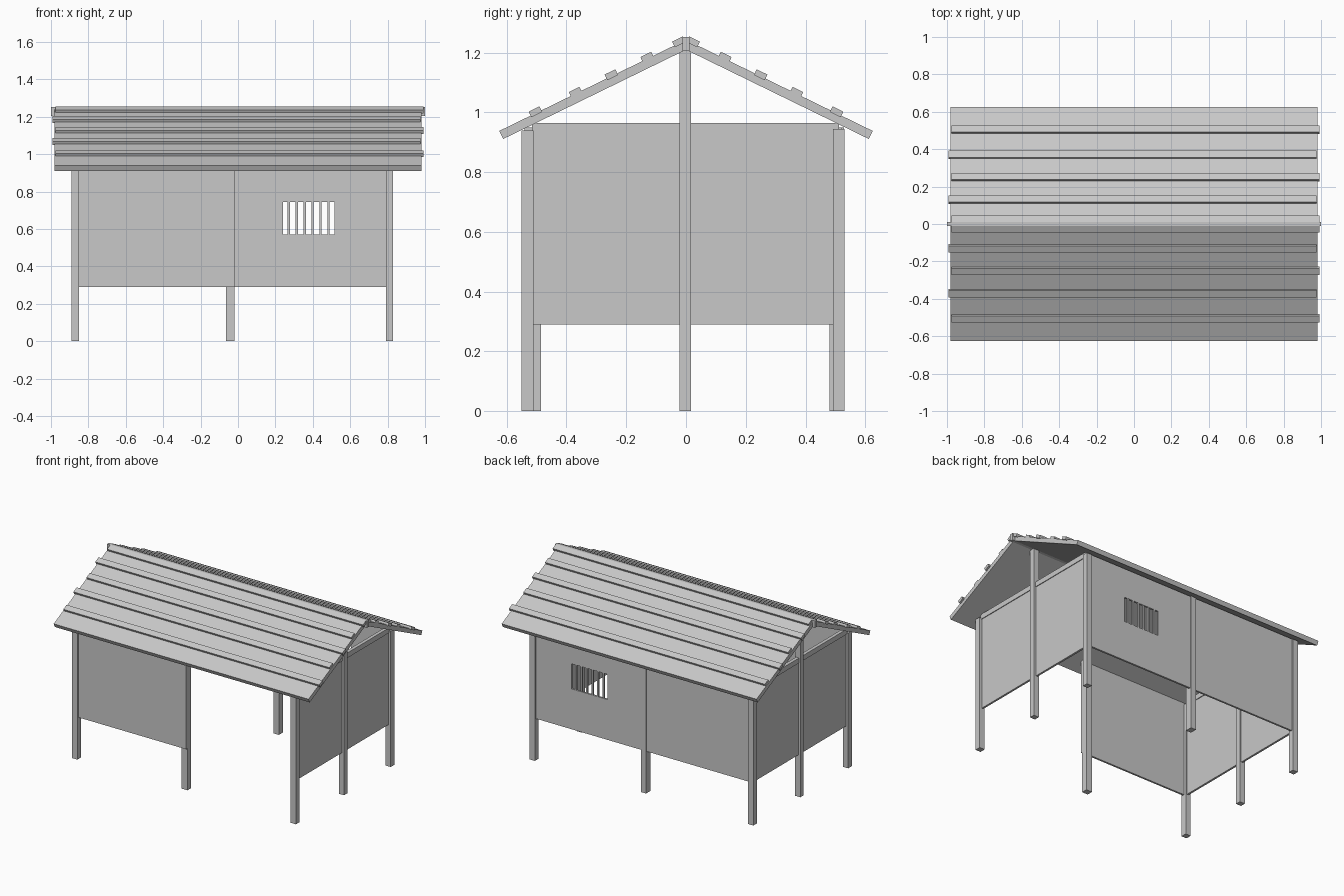
import bpy, bmesh, math
from mathutils import Matrix, Vector

old = bpy.data.objects.get("Cube")
if old:
    bpy.data.objects.remove(old, do_unlink=True)

# One plain grey for the whole building
grey = bpy.data.materials.new("plain_grey")
grey.use_nodes = True
colour = (0.58, 0.58, 0.58, 1)
grey.diffuse_color = colour
grey.node_tree.nodes["Principled BSDF"].inputs["Base Color"].default_value = colour


def boxes(name, spans):
    """One object made of boxes, each given as x, y and z ranges."""
    bm = bmesh.new()
    for span in spans:
        centre = Vector([(a + b) / 2 for a, b in span])
        size = [b - a for a, b in span]
        bmesh.ops.create_cube(bm, size=1, matrix=Matrix.Translation(centre) @ Matrix.Diagonal((*size, 1)))
    mesh = bpy.data.meshes.new(name)
    bm.to_mesh(mesh)
    bm.free()
    mesh.materials.append(grey)
    obj = bpy.data.objects.new(name, mesh)
    bpy.context.collection.objects.link(obj)
    return obj


FLOOR, TOP = 0.29, 0.95
LEFT, RIGHT = (0.79, 0.83), (-0.89, -0.85)

# Corner posts and side posts that carry the ridge
for side, xs in (("left", LEFT), ("right", RIGHT)):
    boxes(f"front_{side}_post", [(xs, (-0.55, -0.51), (0, TOP - 0.01))])
    boxes(f"back_{side}_post", [(xs, (0.492, 0.531), (0, TOP - 0.005))])
    boxes(f"{side}_ridge_post", [(xs, (-0.021, 0.016), (0, 1.22))])

# Middle posts of the long sides
boxes("front_middle_post", [((-0.065, -0.02), (-0.527, -0.485), (0, TOP))])
boxes("back_middle_post", [((-0.062, -0.022), (0.48, 0.528), (0, TOP))])

# Side walls with a tie beam along the top
for side, x in (("left", 0.806), ("right", -0.868)):
    boxes(f"{side}_wall", [((x - 0.007, x + 0.007), (-0.512, 0.505), (FLOOR, 0.94))])
    boxes(f"{side}_tie_beam", [((x - 0.012, x + 0.012), (-0.515, 0.512), (0.93, 0.965))])

# Front wall covers only the right half, leaving an entrance
boxes("front_wall", [((-0.86, -0.02), (-0.54, -0.527), (FLOOR, TOP))])

# Back wall built around the window opening
wall_y = (0.508, 0.521)
win_x, win_z = (0.24, 0.515), (0.57, 0.745)
boxes("back_wall", [
    ((-0.86, win_x[0]), wall_y, (FLOOR, TOP)),
    ((win_x[1], 0.80), wall_y, (FLOOR, TOP)),
    (win_x, wall_y, (FLOOR, win_z[0])),
    (win_x, wall_y, (win_z[1], TOP)),
])

# Window bars
bars = 6
step = (win_x[1] - win_x[0]) / (bars + 0.5)
boxes("window_bars", [
    ((x - 0.006, x + 0.006), (0.509, 0.52), win_z)
    for x in (win_x[0] + step * (i + 0.75) for i in range(bars))
])

# Roof slopes with battens, laid flat from the ridge and then tilted
pitch = math.atan(0.488)
length = 0.625 / math.cos(pitch)
for side, sign in (("front", -1), ("back", 1)):
    def along(a, b):
        return tuple(sorted((sign * a, sign * b)))
    slab = boxes(f"{side}_roof", [((-0.98, 0.98), along(0, length), (-0.03, 0))])
    strips = []
    for i, y in enumerate((0.022, 0.128, 0.248, 0.368, 0.502)):
        d = y / math.cos(pitch)
        shift = 0.008 * (-1) ** i
        strips.append(((-0.983 + shift, 0.985 + shift), along(d - 0.02, d + 0.02), (-0.006, 0.015)))
    battens = boxes(f"{side}_roof_battens", strips)
    for obj in (slab, battens):
        obj.location.z = 1.243
        obj.rotation_euler.x = -sign * pitch

# Ridge beam
boxes("ridge_beam", [((-1, 1), (-0.011, 0.011), (1.205, 1.253))])
